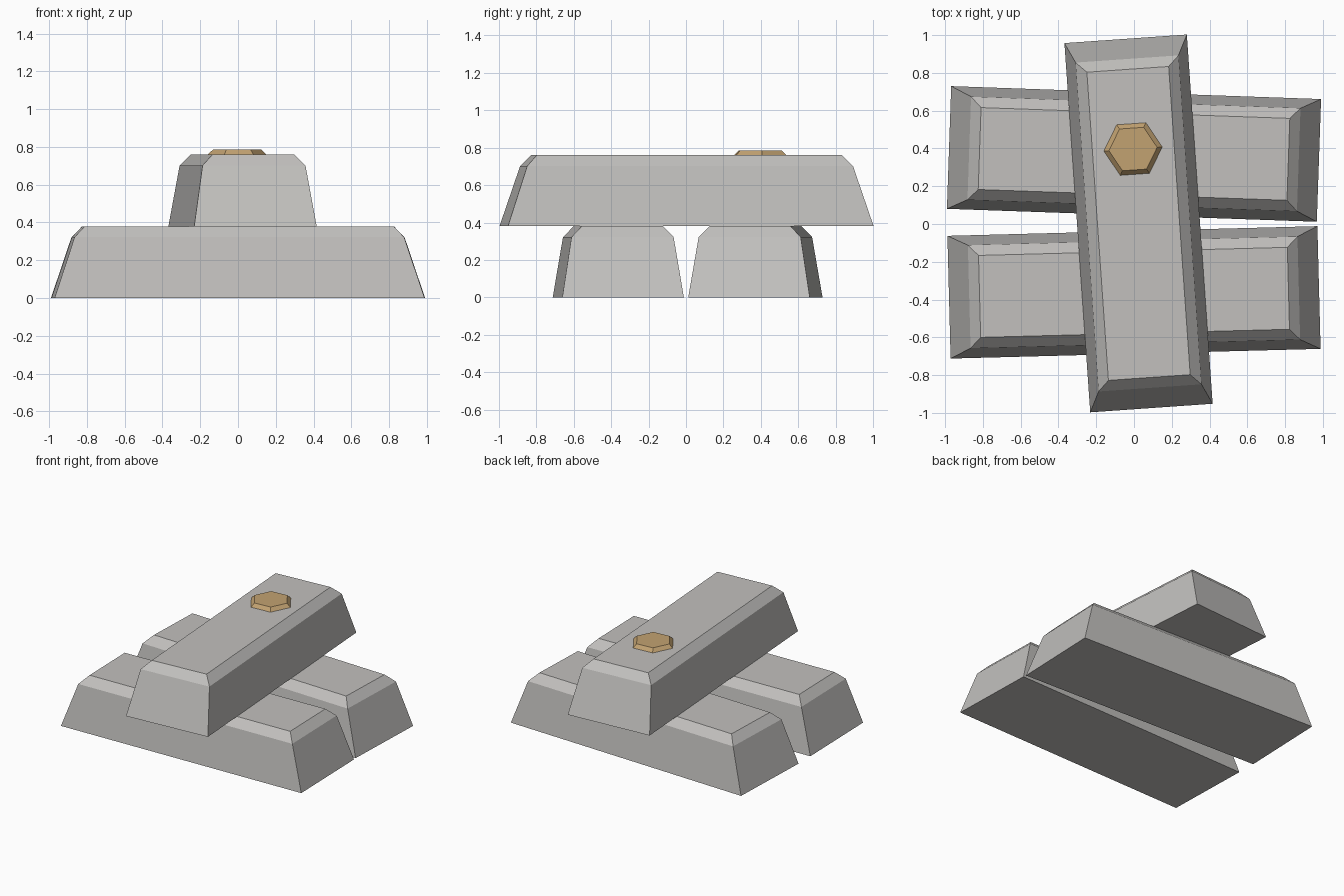
import bpy
import bmesh
from math import cos, sin, pi, radians

cube = bpy.data.objects.get("Cube")
if cube:
    bpy.data.objects.remove(cube, do_unlink=True)


def make_material(name, color):
    mat = bpy.data.materials.new(name)
    mat.use_nodes = True
    mat.diffuse_color = color
    mat.node_tree.nodes["Principled BSDF"].inputs["Base Color"].default_value = color
    return mat


def rectangle(hx, hy, z):
    return [(-hx, -hy, z), (hx, -hy, z), (hx, hy, z), (-hx, hy, z)]


def hexagon(radius, z):
    return [(radius * cos(i * pi / 3), radius * sin(i * pi / 3), z) for i in range(6)]


def loft(name, rings, mat, location, angle):
    """Closed flat-faced solid through a stack of matching rings."""
    bm = bmesh.new()
    loops = [[bm.verts.new(p) for p in ring] for ring in rings]
    for low, high in zip(loops, loops[1:]):
        n = len(low)
        for i in range(n):
            j = (i + 1) % n
            bm.faces.new((low[i], low[j], high[j], high[i]))
    bm.faces.new(loops[0][::-1])
    bm.faces.new(loops[-1])
    mesh = bpy.data.meshes.new(name)
    bm.to_mesh(mesh)
    bm.free()
    mesh.materials.append(mat)
    obj = bpy.data.objects.new(name, mesh)
    obj.location = location
    obj.rotation_euler.z = radians(angle)
    bpy.context.collection.objects.link(obj)
    return obj


metal = make_material("grey metal", (0.54, 0.53, 0.515, 1))
brass = make_material("tan brass", (0.54, 0.36, 0.165, 1))

# Tapered ingots with a chamfered top: two below, one across them
HEIGHT = 0.38
bar = [rectangle(0.98, 0.325, 0), rectangle(0.873, 0.273, 0.322),
       rectangle(0.818, 0.217, HEIGHT)]
loft("front_bar", bar, metal, (0, -0.362, 0), 1.5)
loft("back_bar", bar, metal, (0, 0.371, 0), -2)
loft("top_bar", bar, metal, (0.024, 0.003, HEIGHT), -86)

# Hexagonal stamp on the top bar
stamp = [hexagon(0.155, -0.005), hexagon(0.155, 0), hexagon(0.128, 0.026)]
loft("hex_stamp", stamp, brass, (-0.005, 0.397, 2 * HEIGHT), 4)
